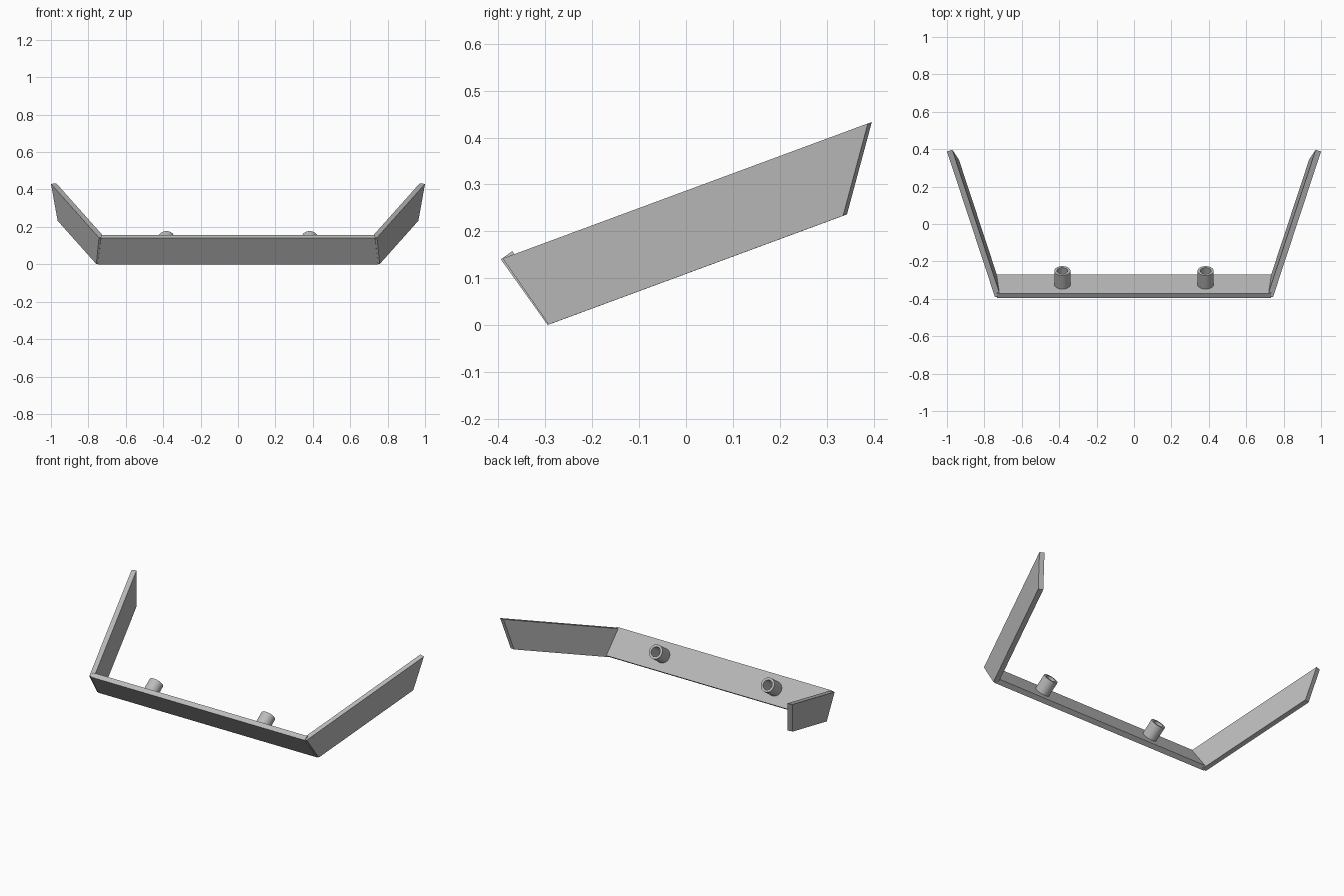
import bpy
import bmesh
from mathutils import Vector

cube = bpy.data.objects.get("Cube")
if cube:
    bpy.data.objects.remove(cube, do_unlink=True)

grey = bpy.data.materials.new("plain grey")
grey.use_nodes = True
grey.diffuse_color = (0.5, 0.5, 0.5, 1)
grey.node_tree.nodes["Principled BSDF"].inputs["Base Color"].default_value = (0.5, 0.5, 0.5, 1)

THICK = 0.03


def finish(name, bm):
    bmesh.ops.recalc_face_normals(bm, faces=bm.faces)
    mesh = bpy.data.meshes.new(name)
    bm.to_mesh(mesh)
    bm.free()
    mesh.materials.append(grey)
    obj = bpy.data.objects.new(name, mesh)
    bpy.context.collection.objects.link(obj)
    return obj


def slab(name, corners, offset):
    """A flat plate: a four-cornered face extruded by an offset."""
    bm = bmesh.new()
    face = bm.faces.new([bm.verts.new(c) for c in corners])
    new = bmesh.ops.extrude_face_region(bm, geom=[face], use_keep_orig=True)
    moved = [v for v in new["geom"] if isinstance(v, bmesh.types.BMVert)]
    bmesh.ops.translate(bm, verts=moved, vec=offset)
    return finish(name, bm)


# Front bar, leaning forward at the top
bar_normal = Vector((0, 0.14, 0.1)).normalized()
slab("front_bar",
     [(-0.733, -0.395, 0.14), (0.733, -0.395, 0.14),
      (0.748, -0.295, 0), (-0.748, -0.295, 0)],
     bar_normal * THICK)

# Side wings, flaring outward and rising to the back
wing_outline = [(-0.391, 0.142), (-0.293, 0.001), (0.335, 0.233), (0.388, 0.43)]
for side, label in ((1, "left"), (-1, "right")):
    corners = [(side * (0.843 + 0.292 * y + 0.1015 * z), y, z) for y, z in wing_outline]
    inward = Vector((-side, 0.292, 0.1015)).normalized()
    slab(label + "_wing", corners, inward * THICK)

# Hollow mounting tubes standing square to the back of the bar
tube_profile = [(0.043, -0.005), (0.043, 0.09), (0.029, 0.09), (0.029, -0.005)]
turn = Vector((0, 0, 1)).rotation_difference(bar_normal).to_matrix()
for side, label in ((1, "left"), (-1, "right")):
    bm = bmesh.new()
    ring = [bm.verts.new((r, 0, h)) for r, h in tube_profile]
    edges = [bm.edges.new((ring[i], ring[(i + 1) % 4])) for i in range(4)]
    bmesh.ops.spin(bm, geom=ring + edges, axis=(0, 0, 1), cent=(0, 0, 0),
                   angle=6.283185, steps=32, use_merge=True)
    bmesh.ops.remove_doubles(bm, verts=bm.verts, dist=0.0005)
    bmesh.ops.rotate(bm, verts=bm.verts, cent=(0, 0, 0), matrix=turn)
    bmesh.ops.translate(bm, verts=bm.verts, vec=(side * 0.383, -0.3235, 0.0905))
    tube = finish(label + "_tube", bm)
    bpy.ops.object.select_all(action="DESELECT")
    tube.select_set(True)
    bpy.context.view_layer.objects.active = tube
    bpy.ops.object.shade_smooth_by_angle()
